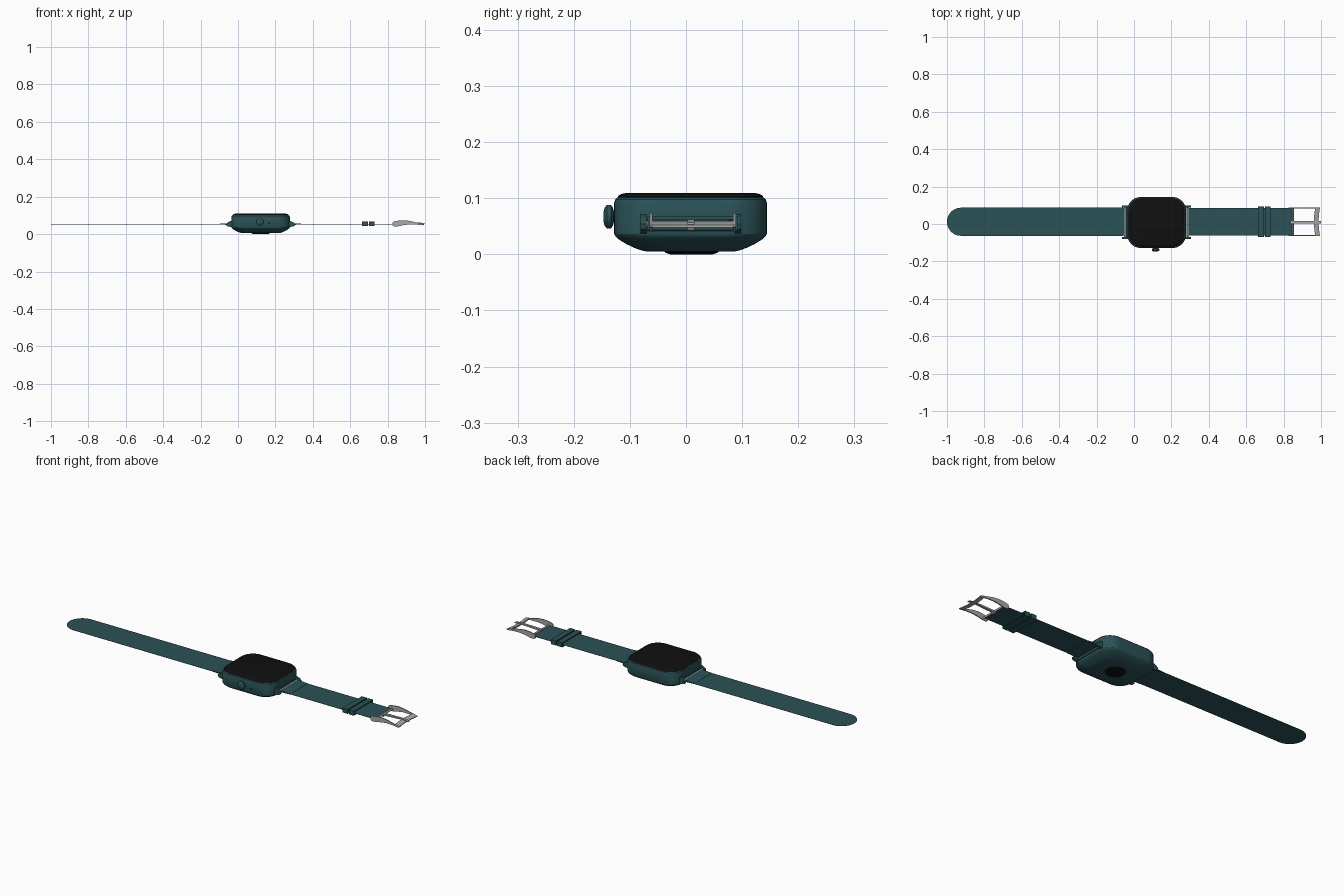
import bpy, bmesh, math
from mathutils import Matrix

if "Cube" in bpy.data.objects:
    bpy.data.objects.remove(bpy.data.objects["Cube"])


def material(name, color):
    m = bpy.data.materials.new(name)
    m.diffuse_color = (*color, 1)
    m.use_nodes = True
    m.node_tree.nodes["Principled BSDF"].inputs["Base Color"].default_value = m.diffuse_color
    return m


TEAL = material("teal", (0.024, 0.085, 0.095))
BLACK = material("black", (0.005, 0.005, 0.005))
STEEL = material("steel", (0.4, 0.4, 0.4))
CX, CY = 0.121, 0.008      # case centre
SY = 0.012                 # strap centre line


def finish(name, bm, mat, angle=30):
    bmesh.ops.recalc_face_normals(bm, faces=bm.faces)
    me = bpy.data.meshes.new(name)
    bm.to_mesh(me)
    bm.free()
    ob = bpy.data.objects.new(name, me)
    bpy.context.collection.objects.link(ob)
    me.materials.append(mat)
    bpy.ops.object.select_all(action='DESELECT')
    ob.select_set(True)
    bpy.context.view_layer.objects.active = ob
    bpy.ops.object.shade_smooth_by_angle(angle=math.radians(angle))
    return ob


def loft(name, rings, mat):
    """Skin closed rings of points and cap both ends."""
    bm = bmesh.new()
    vs = [[bm.verts.new(p) for p in r] for r in rings]
    n = len(vs[0])
    for a, b in zip(vs, vs[1:]):
        for i in range(n):
            j = (i + 1) % n
            bm.faces.new((a[i], a[j], b[j], b[i]))
    bm.faces.new(vs[0])
    bm.faces.new(vs[-1])
    return finish(name, bm, mat)


def rounded_rect(inset, z, hx=0.156, hy=0.136, r=0.07, n=10):
    hx, hy, r = hx - inset, hy - inset, r - inset * 0.4
    pts = []
    for k, (sx, sy) in enumerate(((1, 1), (-1, 1), (-1, -1), (1, -1))):
        for i in range(n + 1):
            a = math.pi / 2 * (k + i / n)
            pts.append((CX + sx * (hx - r) + r * math.cos(a),
                        CY + sy * (hy - r) + r * math.sin(a), z))
    return pts


def circle(x, c, z, r, axis='z', n=32):
    pts = []
    for i in range(n):
        a = 2 * math.pi * i / n
        u, v = r * math.cos(a), r * math.sin(a)
        pts.append((x + u, c + v, z) if axis == 'z' else (x + u, c, z + v))
    return pts


def box(name, x0, x1, y0, y1, z0, z1, mat, bevel=0.0):
    bm = bmesh.new()
    bmesh.ops.create_cube(bm, size=1, matrix=Matrix.Translation(
        ((x0 + x1) / 2, (y0 + y1) / 2, (z0 + z1) / 2)) @ Matrix.Diagonal(
        (x1 - x0, y1 - y0, z1 - z0, 1)))
    if bevel:
        bmesh.ops.bevel(bm, geom=bm.edges[:], offset=bevel, segments=2,
                        affect='EDGES', profile=0.5)
    return finish(name, bm, mat)


def side_plate(name, profile, y0, y1, mat):
    """Extrude an xz outline along y."""
    return loft(name, [[(x, y, z) for x, z in profile] for y in (y0, y1)], mat)


# Case with rounded underside, and the glass on top
loft("case", [rounded_rect(i, z) for i, z in (
    (0.058, 0.005), (0.050, 0.0065), (0.037, 0.011), (0.022, 0.018),
    (0.009, 0.026), (0.002, 0.032), (0, 0.036), (0, 0.092), (0.002, 0.098),
    (0.006, 0.101))], TEAL)
loft("screen_glass", [rounded_rect(i, z) for i, z in (
    (0.006, 0.099), (0.006, 0.102), (0.008, 0.105), (0.013, 0.1075),
    (0.020, 0.109))], BLACK)

# Heart sensor underneath
loft("back_sensor", [circle(CX, 0.010, z, r) for z, r in (
    (0.008, 0.05), (0.003, 0.047), (0.0, 0.038))], BLACK)

# Crown and microphone hole on the front side
loft("crown", [circle(0.116, y, 0.067, r, 'y') for y, r in (
    (-0.122, 0.010), (-0.129, 0.010), (-0.130, 0.016), (-0.134, 0.021),
    (-0.141, 0.021), (-0.145, 0.016), (-0.147, 0.009))], TEAL)
loft("microphone_hole", [circle(0.167, y, 0.058, 0.004, 'y', 12)
                         for y in (-0.126, -0.1285)], BLACK)

# Lugs, spring bars and the thick strap roots, mirrored about the case centre
for s, side in ((-1, "left"), (1, "right")):
    def px(d):
        return CX + s * d
    lug = [(px(d), z) for d, z in ((0.148, 0.072), (0.160, 0.070), (0.176, 0.062),
                                   (0.184, 0.054), (0.182, 0.045), (0.174, 0.041),
                                   (0.148, 0.036))]
    for y in (-0.081, 0.087):
        side_plate(f"{side}_lug", lug, y, y + 0.011, TEAL)
    side_plate(f"{side}_lug_base", [(px(d), z) for d, z in (
        (0.148, 0.062), (0.160, 0.060), (0.160, 0.042), (0.148, 0.040))],
        -0.075, 0.092, TEAL)
    loft(f"{side}_spring_bar", [circle(px(0.168), y, 0.054, 0.006, 'y', 16)
                                for y in (-0.075, 0.092)], STEEL)
    side_plate(f"{side}_strap_root", [(px(d), z) for d, z in (
        (0.168, 0.059), (0.190, 0.057), (0.230, 0.0545), (0.230, 0.0515),
        (0.190, 0.050), (0.168, 0.048))], SY - 0.074, SY + 0.074, TEAL)

# Long strap with a round tip, and the short buckle strap
tip = [(-0.925 + 0.075 * math.cos(a), SY + 0.075 * math.sin(a))
       for a in (math.pi / 2 + math.pi * i / 24 for i in range(25))]
outline = [(-0.06, SY + 0.075)] + tip + [(-0.06, SY - 0.075)]
loft("long_strap", [[(x, y, z) for x, y in outline] for z in (0.0525, 0.0535)], TEAL)
box("short_strap", 0.30, 0.85, SY - 0.074, SY + 0.074, 0.0525, 0.0535, TEAL)

# Two keeper loops, hollow bands around the strap
for x in (0.664, 0.701):
    def band(x, g):
        return [(x, SY + sy * (0.081 - g), 0.055 + sz * (0.012 - g))
                for sy, sz in ((1, 1), (-1, 1), (-1, -1), (1, -1))]
    bm = bmesh.new()
    rings = [[bm.verts.new(p) for p in band(xx, g)]
             for xx, g in ((x, 0), (x + 0.030, 0), (x + 0.030, 0.005), (x, 0.005))]
    for k in range(4):
        a, b = rings[k], rings[(k + 1) % 4]
        for i in range(4):
            j = (i + 1) % 4
            bm.faces.new((a[i], a[j], b[j], b[i]))
    finish("keeper_loop", bm, TEAL)

# Buckle: arched side arms, end bar, hinge bar and prong
arm = [(0.826, 0.046), (0.826, 0.062), (0.832, 0.067), (0.858, 0.072),
       (0.885, 0.074), (0.915, 0.071), (0.955, 0.062), (0.992, 0.053),
       (0.995, 0.049), (0.988, 0.047), (0.955, 0.051), (0.915, 0.052),
       (0.880, 0.047), (0.855, 0.041), (0.835, 0.041)]
for y in (SY - 0.077, SY + 0.072):
    side_plate("buckle_arm", arm, y, y + 0.005, STEEL)
bar = []
for i in range(13):
    t = i / 6 - 1
    x = 0.972 - 0.008 * (1 - t * t) + 0.006
    bar.append([(x + u, SY + 0.077 * t, z) for u, z in (
        (-0.008, 0.059), (0.006, 0.056), (0.017, 0.052), (0.017, 0.048),
        (0.004, 0.048), (-0.008, 0.051))])
loft("buckle_end_bar", bar, STEEL)
loft("buckle_hinge_bar", [circle(0.850, y, 0.053, 0.005, 'y', 16)
                          for y in (SY - 0.076, SY + 0.076)], STEEL)
side_plate("buckle_prong", [(0.840, 0.046), (0.840, 0.060), (0.860, 0.060),
                            (0.970, 0.062), (1.0, 0.057), (1.0, 0.053),
                            (0.970, 0.056), (0.860, 0.050), (0.855, 0.042)],
           0.003, 0.015, STEEL)
